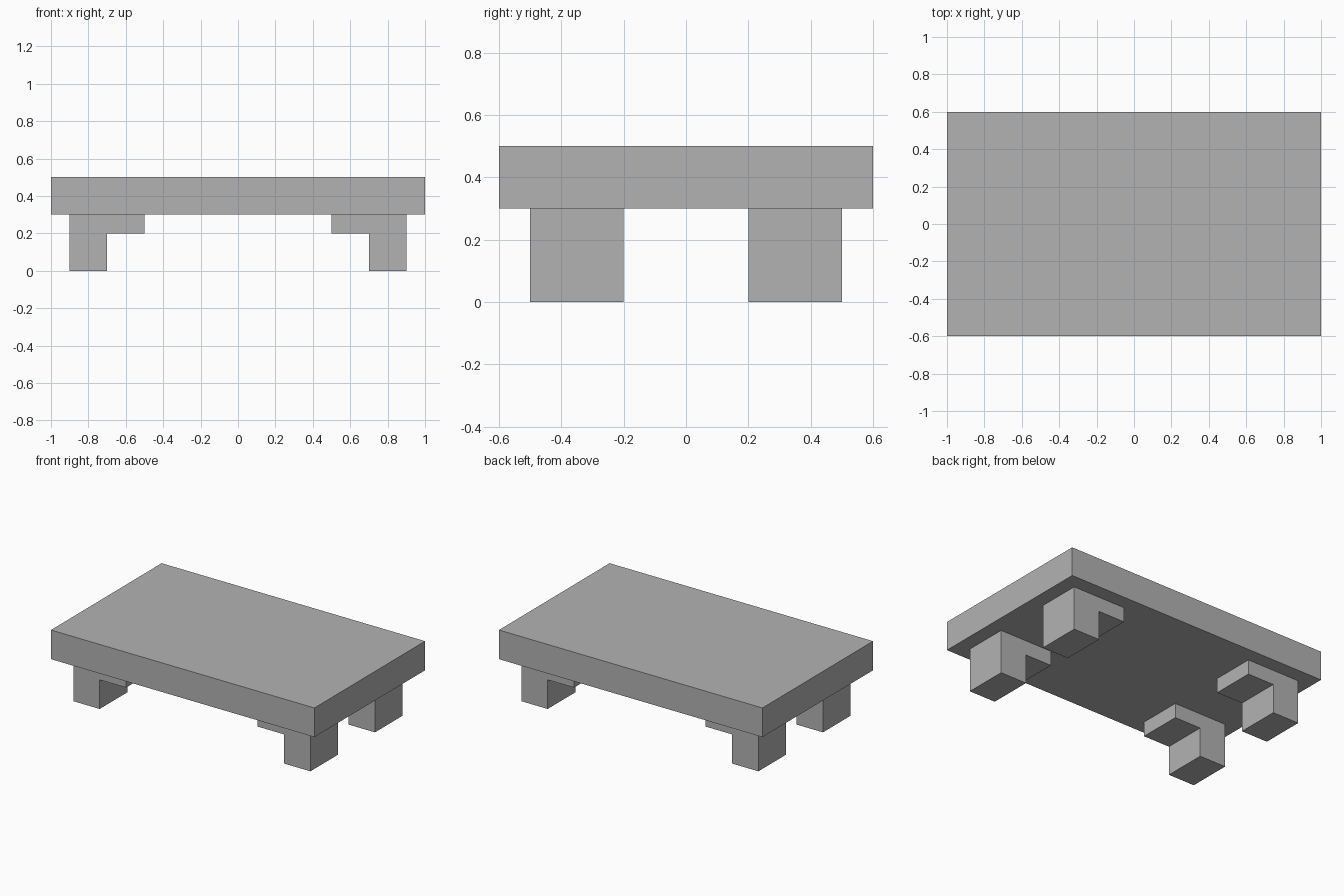
import bpy
import bmesh
from mathutils import Vector

cube = bpy.data.objects.get("Cube")
if cube:
    bpy.data.objects.remove(cube, do_unlink=True)

GREY = (0.45, 0.45, 0.45, 1.0)
grey = bpy.data.materials.new("plain_grey")
grey.use_nodes = True
grey.diffuse_color = GREY
grey.node_tree.nodes["Principled BSDF"].inputs["Base Color"].default_value = GREY


def extruded_part(name, profile, y_start, y_end):
    """Extrude an x-z outline along y into a solid part."""
    bm = bmesh.new()
    face = bm.faces.new([bm.verts.new((x, y_start, z)) for x, z in profile])
    grown = bmesh.ops.extrude_face_region(bm, geom=[face])["geom"]
    verts = [v for v in grown if isinstance(v, bmesh.types.BMVert)]
    bmesh.ops.translate(bm, verts=verts, vec=Vector((0, y_end - y_start, 0)))
    if face.is_valid and len(face.link_loops if hasattr(face, "link_loops") else face.loops) == 0:
        bm.faces.remove(face)
    bmesh.ops.recalc_face_normals(bm, faces=bm.faces)
    mesh = bpy.data.meshes.new(name)
    bm.to_mesh(mesh)
    bm.free()
    mesh.materials.append(grey)
    obj = bpy.data.objects.new(name, mesh)
    bpy.context.collection.objects.link(obj)
    return obj


# Thick rectangular slab
extruded_part("table_top", [(-1, 0.3), (1, 0.3), (1, 0.5), (-1, 0.5)], -0.6, 0.6)

# Four L-shaped legs, each with an inward bracket under the slab
LEG = [(0.9, 0), (0.9, 0.3), (0.5, 0.3), (0.5, 0.2), (0.7, 0.2), (0.7, 0)]
for side, sx in (("left", 1), ("right", -1)):
    outline = [(sx * x, z) for x, z in LEG]
    for end, y in (("front", -0.5), ("back", 0.2)):
        extruded_part(f"{end}_{side}_leg", outline, y, y + 0.3)
